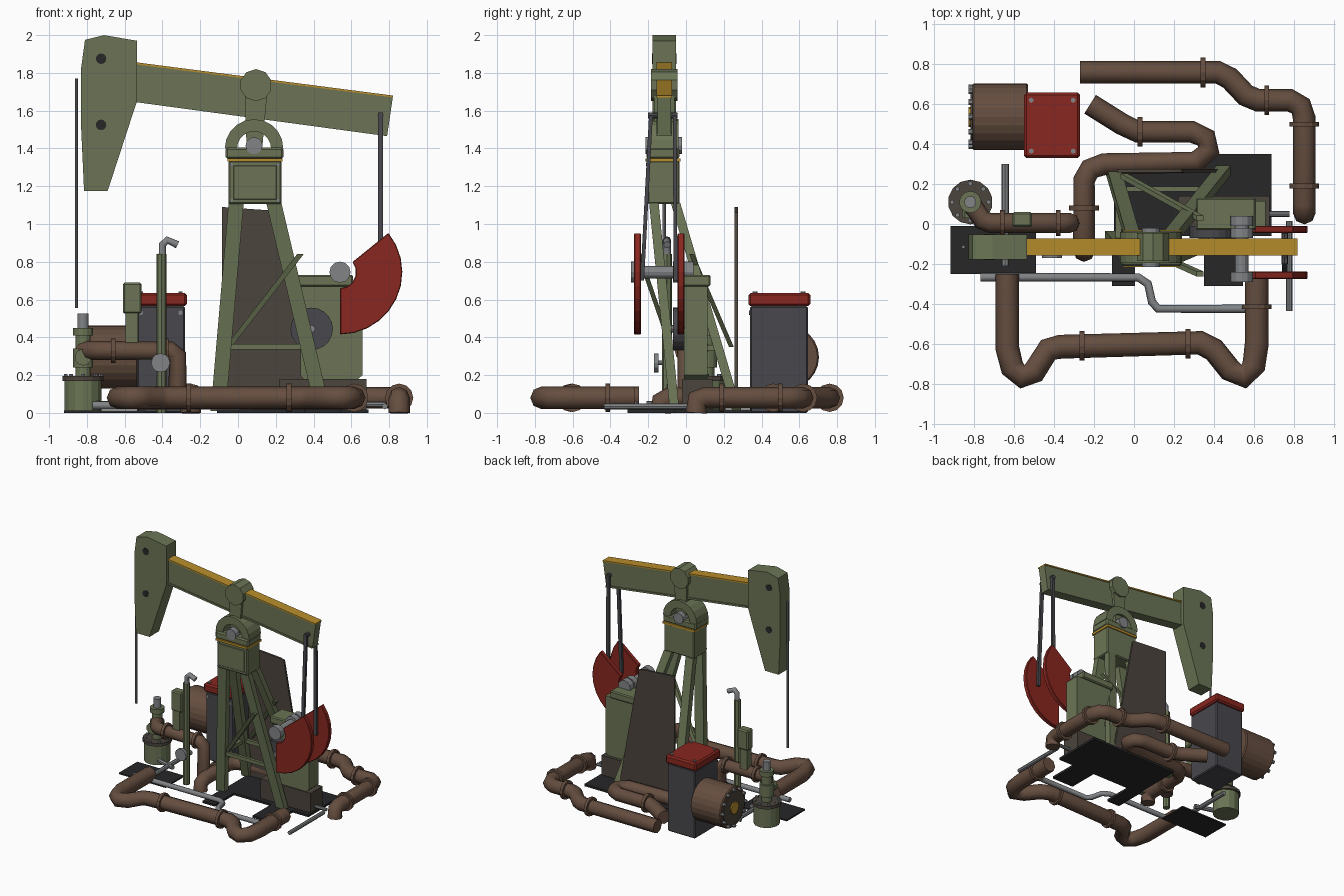
import bpy, bmesh, math
from mathutils import Vector, Matrix

if "Cube" in bpy.data.objects:
    bpy.data.objects.remove(bpy.data.objects["Cube"])


def material(name, *rgb):
    mat = bpy.data.materials.new(name)
    mat.use_nodes = True
    mat.diffuse_color = (*rgb, 1)
    bsdf = next(n for n in mat.node_tree.nodes if n.type == "BSDF_PRINCIPLED")
    bsdf.inputs["Base Color"].default_value = (*rgb, 1)
    return mat


GREEN = material("olive green paint", .145, .175, .09)
BROWN = material("rusty brown", .13, .075, .05)
RED = material("dark red paint", .25, .02, .014)
YELLOW = material("safety yellow", .48, .27, .025)
SLATE = material("slate grey", .065, .065, .075)
BLACK = material("black plate", .02, .02, .022)
STEEL = material("bare steel", .22, .23, .24)
TAUPE = material("dark taupe", .07, .058, .046)


def finish(name, bm, mat, bevel=0):
    bmesh.ops.recalc_face_normals(bm, faces=bm.faces)
    mesh = bpy.data.meshes.new(name)
    bm.to_mesh(mesh)
    bm.free()
    mesh.materials.append(mat)
    obj = bpy.data.objects.new(name, mesh)
    bpy.context.collection.objects.link(obj)
    if bevel:
        mod = obj.modifiers.new("bevel", "BEVEL")
        mod.width, mod.segments = bevel, 1
    return obj


def strut(name, mat, start, end, width, depth=None, bevel=0):
    """Bar with level rectangular ends, joining two points."""
    bm = bmesh.new()
    bmesh.ops.create_cube(bm, size=1)
    start, end = Vector(start), Vector(end)
    for v in bm.verts:
        centre = end if v.co.z > 0 else start
        v.co = centre + Vector((v.co.x * width, v.co.y * (depth or width), 0))
    return finish(name, bm, mat, bevel)


def box(name, mat, xs, ys, zs, bevel=0):
    x, y = sum(xs) / 2, sum(ys) / 2
    return strut(name, mat, (x, y, zs[0]), (x, y, zs[1]), xs[1] - xs[0], ys[1] - ys[0], bevel)


def prism(name, mat, outline, ys, bevel=0):
    """Side profile in x and z, extruded along y."""
    bm = bmesh.new()
    face = bm.faces.new([bm.verts.new((x, ys[0], z)) for x, z in outline])
    made = bmesh.ops.extrude_face_region(bm, geom=[face])["geom"]
    moved = [g for g in made if isinstance(g, bmesh.types.BMVert)]
    bmesh.ops.translate(bm, verts=moved, vec=(0, ys[1] - ys[0], 0))
    return finish(name, bm, mat, bevel)


def rod(name, mat, start, end, radius, sides=12, bevel=0):
    bm = bmesh.new()
    start, end = Vector(start), Vector(end)
    axis = end - start
    turn = Vector((0, 0, 1)).rotation_difference(axis).to_matrix().to_4x4()
    place = Matrix.Translation((start + end) / 2) @ turn
    bmesh.ops.create_cone(bm, cap_ends=True, segments=sides, radius1=radius,
                          radius2=radius, depth=axis.length, matrix=place)
    return finish(name, bm, mat, bevel)


def pipe(name, mat, points, radius):
    """Octagonal pipe swept along a path."""
    curve = bpy.data.curves.new(name, "CURVE")
    curve.dimensions = "3D"
    curve.bevel_depth, curve.bevel_resolution = radius, 2
    curve.use_fill_caps = True
    spline = curve.splines.new("POLY")
    spline.points.add(len(points) - 1)
    for point, co in zip(spline.points, points):
        point.co = (*co, 1)
    curve.materials.append(mat)
    obj = bpy.data.objects.new(name, curve)
    bpy.context.collection.objects.link(obj)
    return obj


def collar(name, x, y, z, axis, radius=.075):
    half = Vector(axis) * .012
    rod(name, BROWN, Vector((x, y, z)) - half, Vector((x, y, z)) + half, radius)


def arc(x, z, radius, first, last, steps):
    angles = [math.radians(first + (last - first) * i / steps) for i in range(steps + 1)]
    return [(x + radius * math.cos(a), z + radius * math.sin(a)) for a in angles]


X, Y, MID = (1, 0, 0), (0, 1, 0), -.115

# Walking beam, horse head and pivot
prism("walking_beam", GREEN, [(-.6, 1.66), (.79, 1.47), (.82, 1.675), (-.6, 1.855)], (MID - .035, MID + .035))
prism("beam_top_strip", YELLOW, [(-.54, 1.845), (.82, 1.67), (.82, 1.68), (-.54, 1.856)], (MID - .042, MID + .042))
prism("beam_bottom_flange", GREEN, [(-.54, 1.645), (.79, 1.465), (.79, 1.48), (-.54, 1.66)], (MID - .042, MID + .042))
prism("horse_head", GREEN, [(-.81, 1.975), (-.71, 2), (-.535, 1.97), (-.535, 1.65), (-.69, 1.175),
                            (-.815, 1.175), (-.83, 1.5), (-.83, 1.83)], (MID - .062, MID + .062))
for z in (1.525, 1.875):
    rod("head_hole", BLACK, (-.725, MID - .065, z), (-.725, MID + .065, z), .028)
rod("polished_rod", STEEL, (-.855, MID, .555), (-.855, MID, 1.77), .009, 8)
rod("beam_pivot", GREEN, (.095, MID - .07, 1.735), (.095, MID + .07, 1.735), .085, 10)
prism("pivot_post", GREEN, [(.045, 1.42), (.13, 1.42), (.155, 1.7), (.035, 1.7)], (MID - .055, MID + .055))

# Tower head with bearing arch
arch = arc(.085, 1.4, .155, 0, 180, 10) + arc(.085, 1.4, .09, 180, 0, 10)
prism("bearing_arch", GREEN, arch, (MID - .08, MID + .075))
rod("bearing_shaft", STEEL, (.085, MID - .1, 1.415), (.085, MID + .095, 1.415), .045)
box("arch_base", GREEN, (-.065, .24), (-.21, -.035), (1.345, 1.405), .01)
box("yellow_ledge", YELLOW, (-.055, .235), (-.215, -.03), (1.33, 1.348))
box("tower_head", GREEN, (-.05, .23), (-.205, -.035), (1.105, 1.335), .008)
box("head_front_panel", GREEN, (-.025, .205), (-.21, -.2), (1.13, 1.31), .003)
for x in (-.035, .215):
    for z in (1.125, 1.315):
        rod("head_bolt", STEEL, (x, -.212, z), (x, -.2, z), .009, 6)

# Tower legs and braces
for side, top, foot in (("left", -.01, -.105), ("right", .19, .45)):
    strut(side + "_front_leg", GREEN, (foot, -.06, .01), (top, -.17, 1.11), .08, .05)
    strut(side + "_back_leg", GREEN, (foot, .27, .01), (top, -.055, 1.11), .07, .05)
    knee = foot + (top - foot) * .3
    box(side + "_side_tie", GREEN, (knee - .015, knee + .015), (-.09, .18), (.33, .36))
for side, y in (("front", -.095), ("back", .175)):
    box(side + "_tie", GREEN, (-.08, .37), (y - .012, y + .012), (.335, .365))
strut("front_brace", GREEN, (-.05, -.08, .35), (.33, -.25, .84), .035, .025)
strut("back_brace", GREEN, (-.05, .24, .35), (.33, .03, .84), .035, .025)
prism("rear_guard", TAUPE, [(-.085, .02), (.43, .02), (.24, 1.06), (.2, 1.07), (-.085, 1.09)], (.258, .275))

# Ground plates
box("base_plate", BLACK, (-.1, .69), (-.06, .35), (0, .018))
for xs in ((-.11, .005), (.35, .545)):
    box("base_pad", BLACK, xs, (-.31, -.04), (0, .018))
box("well_plate", BLACK, (-.92, -.49), (-.25, -.01), (0, .012))

# Gearbox, belt wheel and crank
box("gearbox_base", TAUPE, (.22, .68), (-.02, .14), (.015, .18))
prism("gearbox", GREEN, [(.35, .175), (.63, .175), (.66, .2), (.66, .67), (.33, .67), (.33, .2)], (-.01, .115))
box("gearbox_lid", GREEN, (.31, .61), (-.03, .13), (.67, .73), .008)
rod("belt_wheel", SLATE, (.39, -.07, .445), (.39, -.01, .445), .112, 20)
rod("wheel_hub", STEEL, (.39, -.08, .445), (.39, -.06, .445), .02, 8)
rod("crank_shaft", STEEL, (.54, -.26, .745), (.54, 0, .745), .033)
for y in (-.29, -.07, -.01):
    rod("crank_cap", STEEL, (.54, y, .745), (.54, y + .05, .745), .056)
weight = arc(.54, .745, .33, -90, 39, 10) + arc(.54, .745, .085, 39, -90, 5)
for side, y, top, low in (("front", -.257, -.185, -.232), ("back", -.027, -.06, -.055)):
    prism(side + "_counterweight", RED, weight, (y - .018, y + .018), .004)
    strut(side + "_pitman_arm", SLATE, (.755, low, .7), (.755, top, 1.59), .026, .02)
rod("pitman_pin", SLATE, (.755, -.2, 1.575), (.755, -.045, 1.575), .016, 8)

# Control cabinet and motor
box("cabinet", SLATE, (-.535, -.28), (.34, .645), (0, .565), .008)
box("cabinet_lid", RED, (-.55, -.27), (.33, .658), (.565, .635), .012)
for x in (-.515, -.305):
    rod("cabinet_bolt", STEEL, (x, .333, .53), (x, .345, .53), .013, 6)
    for y in (.365, .62):
        rod("lid_bolt", STEEL, (x, y, .63), (x, y, .642), .013, 6)
rod("motor", BROWN, (-.81, .537, .295), (-.53, .537, .295), .167, 24, .008)
rod("motor_end", TAUPE, (-.818, .537, .295), (-.8, .537, .295), .14, 24)
rod("motor_hub", YELLOW, (-.828, .537, .295), (-.81, .537, .295), .05, 10)
for y, z in arc(.537, .295, .148, 0, 330, 11):
    rod("motor_bolt", STEEL, (-.83, y, z), (-.805, y, z), .014, 6)

# Wellhead stack: material, radius, bottom and top of each layer
layers = [("well_cellar", GREEN, .1, .01, .17), ("well_flange", TAUPE, .112, .17, .195),
          ("well_neck", GREEN, .04, .19, .41), ("valve_body", GREEN, .055, .24, .34),
          ("upper_flange", GREEN, .055, .41, .45), ("stuffing_box", STEEL, .03, .45, .525)]
for name, mat, radius, low, high in layers:
    rod(name, mat, (-.82, .11, low), (-.82, .11, high), radius, 14)
for x, y in arc(-.82, .11, .092, 0, 315, 7):
    rod("flange_bolt", STEEL, (x, y, .19), (x, y, .207), .012, 6)
rod("valve_wheel", GREEN, (-.82, .03, .295), (-.82, .07, .295), .045, 10)
pipe("well_pipe", BROWN, [(-.82, .11, .33), (-.76, .02, .33), (-.72, .005, .33), (-.36, .005, .33),
                          (-.32, .005, .3), (-.32, .005, .04)], .05)
collar("well_pipe_collar", -.66, .005, .33, X, .065)
collar("well_pipe_collar", -.38, .005, .33, X, .065)
box("meter_stem", GREEN, (-.595, -.53), (-.01, .05), (.36, .53))
box("meter_box", GREEN, (-.61, -.51), (-.015, .06), (.525, .69), .01)

# Vent post with hand wheel
rod("vent_post", GREEN, (-.405, -.1, 0), (-.405, -.1, .84), .027, 8)
pipe("vent_spout", STEEL, [(-.4, -.1, .82), (-.4, -.1, .89), (-.375, -.1, .915), (-.32, -.1, .89)], .02)
rod("hand_wheel", STEEL, (-.41, -.17, .265), (-.41, -.145, .265), .05, 12)
rod("wheel_stem", STEEL, (-.41, -.15, .265), (-.41, -.09, .265), .012, 8)

# Brown flow lines lying near the ground


def flat(points, z=.08):
    return [(x, y, z) for x, y in points]


pipe("front_flow_line", BROWN, flat([(-.635, -.25), (-.635, -.62), (-.61, -.72), (-.56, -.765), (-.5, -.74), (-.43, -.63),
                                     (-.37, -.615), (.33, -.595), (.4, -.63), (.48, -.73), (.55, -.765),
                                     (.6, -.71), (.615, -.6), (.615, -.27)]), .06)
pipe("rear_flow_line", BROWN, flat([(-.27, .76), (.42, .76), (.48, .73), (.56, .645), (.62, .62), (.78, .62),
                                    (.835, .59), (.853, .53), (.853, .1)]) + [(.853, .06, .07), (.853, .055, 0)], .057)
pipe("inner_flow_line", BROWN, flat([(-.22, .6), (-.06, .5), (.02, .462), (.29, .462), (.36, .43), (.375, .37), (.31, .31),
                                     (-.15, .3), (-.22, .275), (-.25, .22), (-.25, -.09)]) + [(-.25, -.13, .06), (-.25, -.135, 0)], .055)
for x, y in ((-.26, -.61), (.27, -.6), (.345, .76), (.665, .62), (.03, .462)):
    collar("line_collar", x, y, .08, X)
for x, y in ((.615, -.415), (.853, .5), (.853, .19), (-.25, .08)):
    collar("line_collar", x, y, .08, Y)

# Thin steel lines
pipe("steel_line", STEEL, flat([(-.77, -.267), (.02, -.267), (.07, -.3), (.09, -.39), (.12, -.425), (.56, -.425)], .04), .021)
rod("well_crossline", STEEL, (-.645, -.21, .045), (-.645, .3, .045), .018, 8)
rod("well_link", STEEL, (-.8, .06, .045), (-.6, .0, .045), .018, 8)
rod("drain_rod", STEEL, (.777, -.435, .035), (.777, .015, .035), .016, 8)
rod("drain_stub", STEEL, (.65, .05, .045), (.78, .05, .045), .014, 8)
